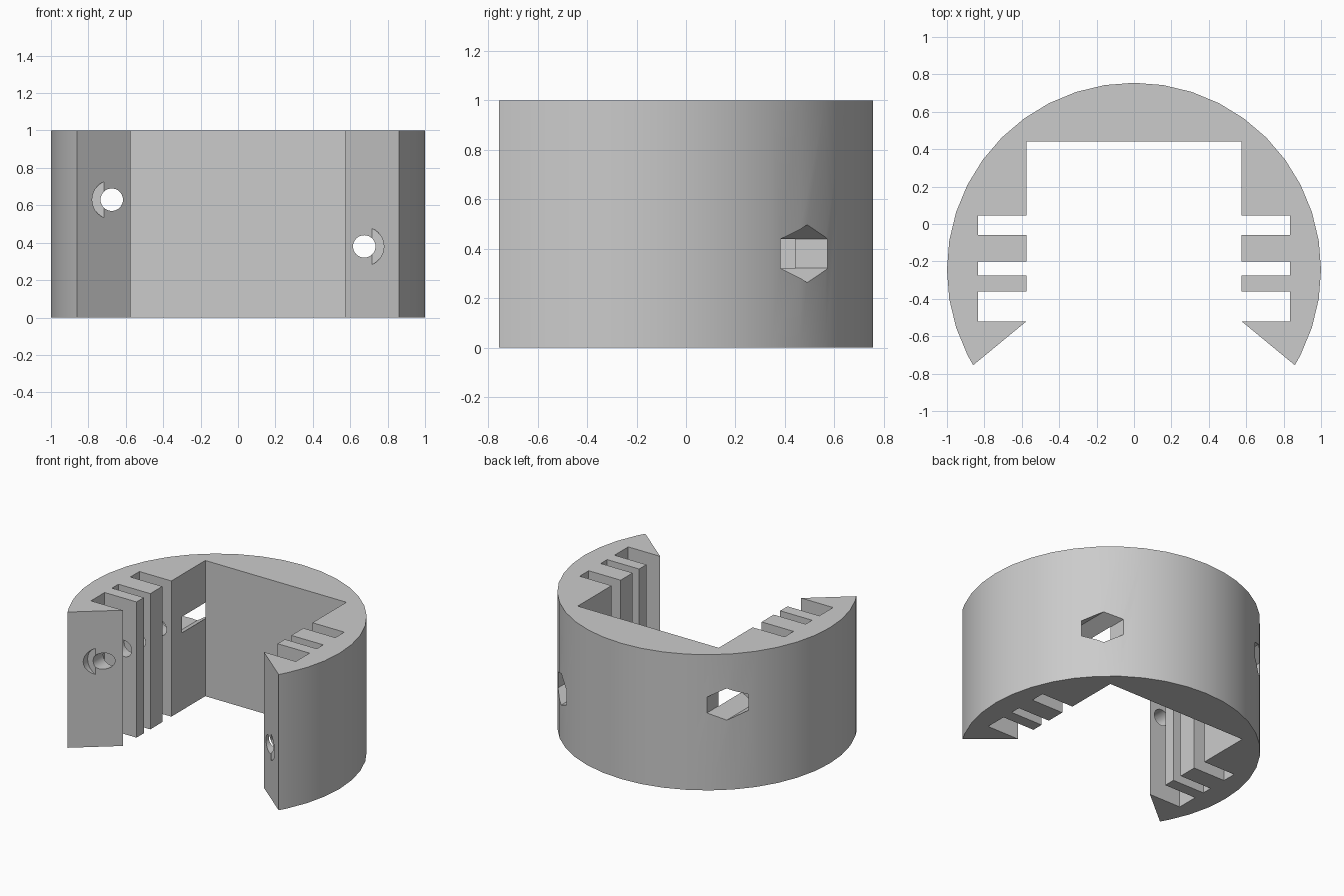
import bpy
import bmesh
from math import sin, cos, radians, pi
from mathutils import Matrix

cube = bpy.data.objects.get("Cube")
if cube:
    bpy.data.objects.remove(cube, do_unlink=True)

# Single flat grey
grey = bpy.data.materials.new("plain grey")
grey.use_nodes = True
colour = (0.6, 0.6, 0.6, 1)
grey.diffuse_color = colour
grey.node_tree.nodes["Principled BSDF"].inputs["Base Color"].default_value = colour

HEIGHT = 1.0
CENTRE_Y = -0.245
INNER, SLOT, BACK = 0.575, 0.835, 0.44
SLOTS = [(-0.52, -0.36), (-0.275, -0.2), (-0.06, 0.045)]


def add_object(name, bm):
    bmesh.ops.recalc_face_normals(bm, faces=bm.faces)
    mesh = bpy.data.meshes.new(name)
    bm.to_mesh(mesh)
    bm.free()
    mesh.materials.append(grey)
    obj = bpy.data.objects.new(name, mesh)
    bpy.context.collection.objects.link(obj)
    return obj


def half_profile():
    """Left half of the outline, from back centre round to the inner back corner."""
    pts = [(sin(radians(a)), CENTRE_Y + cos(radians(a))) for a in range(0, 118, 9)]
    pts.append((0.86, -0.755))
    for front, rear in SLOTS:
        pts += [(INNER, front), (SLOT, front), (SLOT, rear), (INNER, rear)]
    pts.append((INNER, BACK))
    return pts


# Slotted clamp ring: mirrored outline, extruded upwards
left = half_profile()
outline = left + [(-x, y) for x, y in reversed(left[1:])]
bm = bmesh.new()
base = bm.faces.new([bm.verts.new((x, y, 0)) for x, y in outline])
top = bmesh.ops.extrude_face_region(bm, geom=[base])["geom"]
bmesh.ops.translate(bm, vec=(0, 0, HEIGHT),
                    verts=[v for v in top if isinstance(v, bmesh.types.BMVert)])
ring = add_object("clamp_ring", bm)
bpy.context.view_layer.objects.active = ring
ring.select_set(True)


def bore(name, x, z, radius, y0, y1, sides):
    """Cut a prism running along y; its first corner points up."""
    bm = bmesh.new()
    turn = Matrix.Rotation(pi / 2, 4, "X")
    bmesh.ops.create_cone(bm, cap_ends=True, segments=sides, radius1=radius,
                          radius2=radius, depth=y1 - y0,
                          matrix=Matrix.Translation((x, (y0 + y1) / 2, z)) @ turn)
    cutter = add_object(name, bm)
    cutter.hide_render = True
    mod = ring.modifiers.new(name, "BOOLEAN")
    mod.operation = "DIFFERENCE"
    mod.solver = "EXACT"
    mod.object = cutter
    bpy.ops.object.modifier_apply(modifier=mod.name)
    bpy.data.objects.remove(cutter, do_unlink=True)


# Screw holes with a counterbore in front and a hexagonal nut pocket behind
for side, x, z in (("left", 0.675, 0.38), ("right", -0.675, 0.63)):
    bore(side + "_nut_pocket", x, z, 0.117, 0.17, 1.0, 6)
    bore(side + "_counterbore", x, z, 0.105, -1.0, -0.637, 32)
    bore(side + "_screw_hole", x, z, 0.06, -1.0, 0.3, 32)

bpy.ops.object.shade_smooth_by_angle(angle=radians(25))
